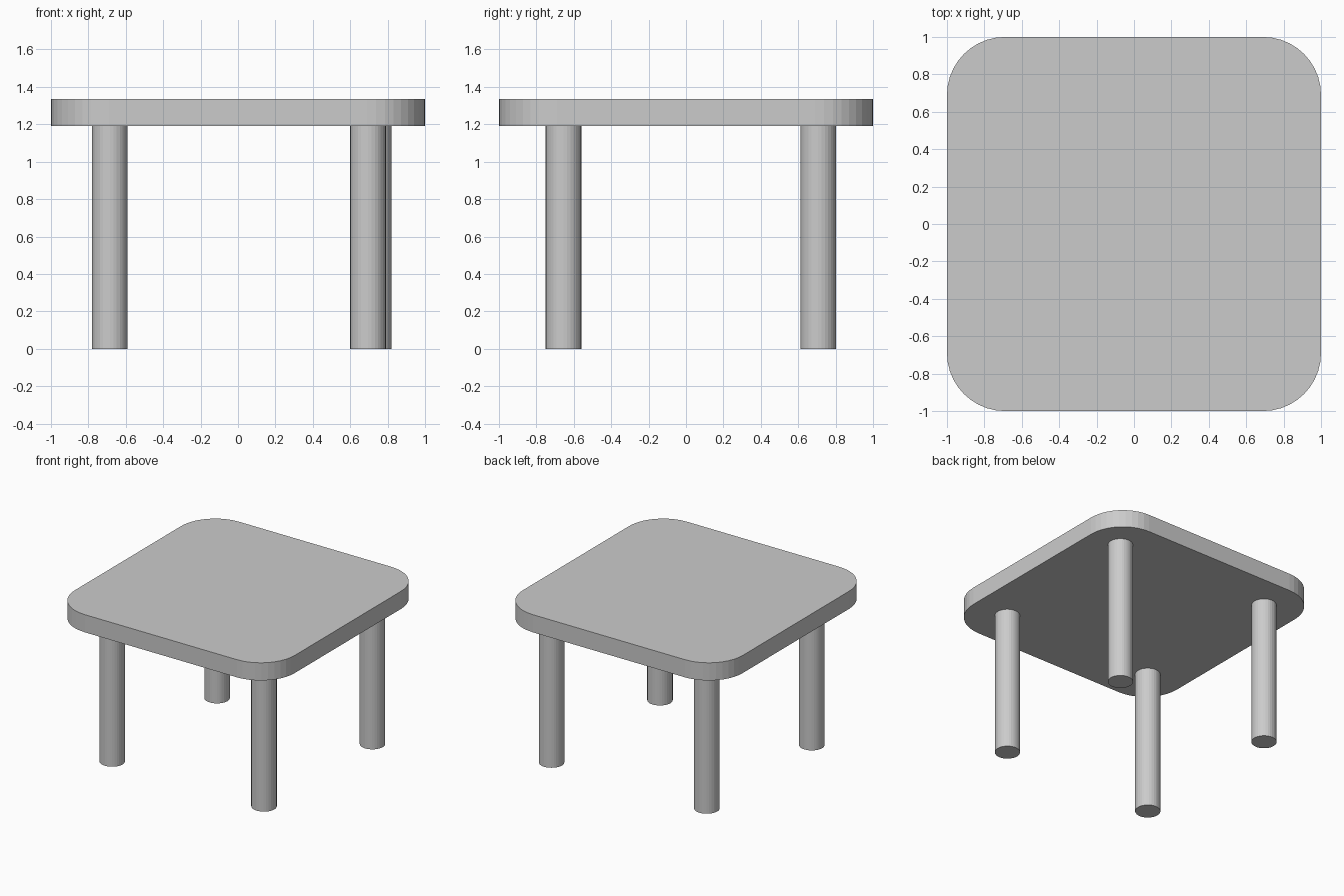
import bpy, bmesh, math

if "Cube" in bpy.data.objects:
    bpy.data.objects.remove(bpy.data.objects["Cube"])

TOP_Z, UNDER_Z = 1.335, 1.19
LEG_R = 0.095


def make_object(name, bm):
    mesh = bpy.data.meshes.new(name)
    bm.to_mesh(mesh)
    bm.free()
    obj = bpy.data.objects.new(name, mesh)
    bpy.context.collection.objects.link(obj)
    return obj


def prism(name, outline, z0, z1):
    """Extrude a closed outline from z0 up to z1."""
    bm = bmesh.new()
    base = bm.faces.new([bm.verts.new((x, y, z0)) for x, y in outline])
    ext = bmesh.ops.extrude_face_region(bm, geom=[base], use_keep_orig=True)
    for v in ext["geom"]:
        if isinstance(v, bmesh.types.BMVert):
            v.co.z = z1
    bmesh.ops.recalc_face_normals(bm, faces=bm.faces)
    return make_object(name, bm)


def rounded_square(half, radius, segments):
    pts = []
    for corner, (sx, sy) in enumerate([(1, 1), (-1, 1), (-1, -1), (1, -1)]):
        for i in range(segments + 1):
            a = math.pi / 2 * (corner + i / segments)
            pts.append((sx * (half - radius) + radius * math.cos(a),
                        sy * (half - radius) + radius * math.sin(a)))
    return pts


def circle(cx, cy, r, sides):
    return [(cx + r * math.cos(2 * math.pi * i / sides),
             cy + r * math.sin(2 * math.pi * i / sides)) for i in range(sides)]


# Table top with rounded corners
prism("table_top", rounded_square(1.0, 0.31, 10), UNDER_Z, TOP_Z)

# Four round legs, slightly uneven in placement
legs = {
    "front_left_leg": (-0.685, -0.655),
    "front_right_leg": (0.695, -0.655),
    "back_left_leg": (-0.685, 0.707),
    "back_right_leg": (0.727, 0.707),
}
for name, (x, y) in legs.items():
    prism(name, circle(x, y, LEG_R, 32), 0.0, UNDER_Z)
